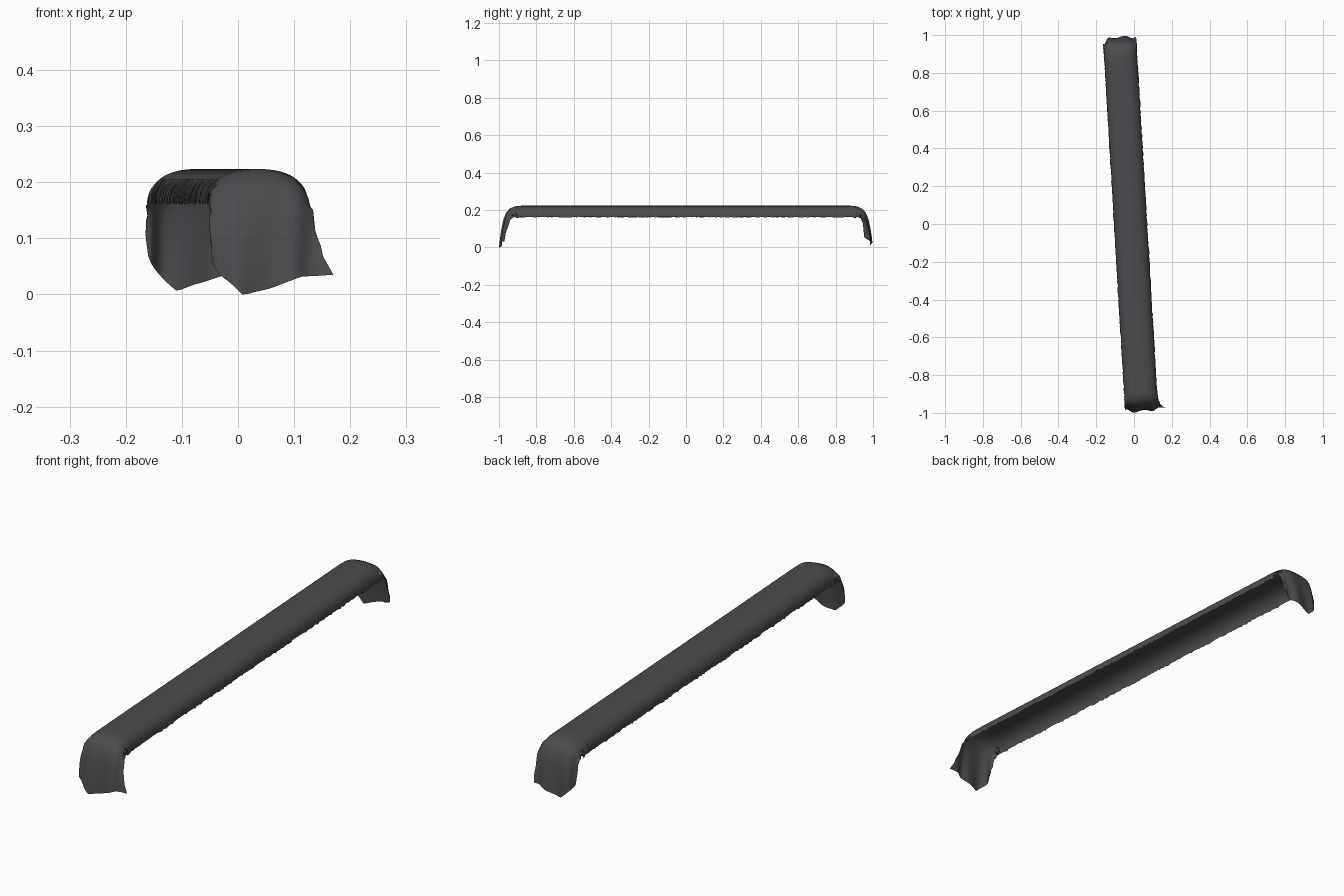
import bpy, bmesh, math, random
from mathutils import Matrix

if "Cube" in bpy.data.objects:
    bpy.data.objects.remove(bpy.data.objects["Cube"])
random.seed(4)

mat = bpy.data.materials.new("charcoal fabric")
mat.diffuse_color = (0.072, 0.071, 0.077, 1)
mat.use_nodes = True
mat.node_tree.nodes["Principled BSDF"].inputs["Base Color"].default_value = mat.diffuse_color

# bend at each end: (y, z, depth of the arched cross-section)
BEND = [(0.88, .227, 1), (0.915, .224, 1), (0.945, .211, .85), (0.965, .187, .62),
        (0.978, .15, .42), (0.988, .10, .3), (0.995, .05, .2), (1.0, 0, .1)]
# ragged hem height across the width (t, z)
HEM_FRONT = [(-1, .105), (-.85, .06), (-.6, .04), (-.4, .025), (-.2, .002), (.3, .025),
             (.6, .037), (1, .04)]
HEM_BACK = [(-1, .10), (-.85, .075), (-.2, .01), (0, .022), (.4, .04), (.8, .045), (1, .10)]


def lerp(table, v):
    for a, b in zip(table, table[1:]):
        if v <= b[0]:
            f = (v - a[0]) / (b[0] - a[0])
            return [p + (q - p) * f for p, q in zip(a, b)]
    return list(table[-1])


def bend(p):
    i = min(int(p), len(BEND) - 2)
    f = p - i
    a, b = BEND[i], BEND[i + 1]
    y, z, k = [m + (n - m) * f for m, n in zip(a, b)]
    i0, i1 = max(i - (f < .5), 0), min(i + 1 + (f >= .5), len(BEND) - 1)
    ty, tz = BEND[i1][0] - BEND[i0][0], BEND[i1][1] - BEND[i0][1]
    n = math.hypot(ty, tz)
    return y, z, k, -tz / n, ty / n


def bend_at_height(h):
    for i in range(len(BEND) - 1):
        if h >= BEND[i + 1][1]:
            return i + (BEND[i][1] - h) / (BEND[i][1] - BEND[i + 1][1])
    return len(BEND) - 1


COLS, BODY, FLAP = 28, 170, 18
HALF, DROP = 0.086, 0.061


def section(t):
    # rounded arch: flat top, steep sides; returns sideways offset and drop
    a = t * math.pi / 2
    u = math.copysign(abs(math.sin(a)) ** .85, a) * HALF
    return u, DROP * (1 - max(math.cos(a), 0) ** .75)


def rim_noise(t):
    return max(0, abs(t) - .6) / .4


def row(kind, f):
    pts = []
    jit = [random.uniform(-1, 1) for _ in range(2)]
    for c in range(COLS + 1):
        t = -1 + 2 * c / COLS
        u, d = section(t)
        r = rim_noise(t)
        j = jit[t > 0]
        if kind == 0:
            u += math.copysign(r * .004 * j, t)
            d += r * .0025 * j + .0012 * r * math.sin(f * 31 + t * 2)
            pts.append((u, f, .227 - d))
            continue
        hem = lerp(HEM_FRONT if kind < 0 else HEM_BACK, t)[1]
        y, z, k, ny, nz = bend(f * bend_at_height(hem))
        d *= k
        # folds deepen toward the hem
        fold = f ** 2 * .006 * (1 + math.sin(t * 9 + f * 2 + kind))
        if kind > 0:
            fold += .02 * f ** 2 * math.exp(-((t + .7) / .18) ** 2)
        d += fold
        u += math.copysign(r * .005 * j, t)
        if kind < 0:
            u += .04 * f ** 4 * max(0, t) ** 5
        pts.append((u, kind * (y - ny * d), z - nz * d + r * .006 * j * f * (1 - f) * 4))
    return pts


# draped cover: front flap, long arched body, back flap, one continuous sheet
rows = [row(-1, 1 - i / FLAP) for i in range(FLAP)]
rows += [row(0, -.88 + 1.76 * i / BODY) for i in range(BODY + 1)]
rows += [row(1, (i + 1) / FLAP) for i in range(FLAP)]

bm = bmesh.new()
grid = [[bm.verts.new(p) for p in r] for r in rows]
for a, b in zip(grid, grid[1:]):
    for c in range(COLS):
        bm.faces.new((a[c], a[c + 1], b[c + 1], b[c])).smooth = True
bm.transform(Matrix.Translation((-.018, 0, 0)) @ Matrix.Rotation(math.radians(3.4), 4, 'Z'))
low = min(v.co.z for v in bm.verts)
for v in bm.verts:
    v.co.z -= low
mesh = bpy.data.meshes.new("draped_cover")
bm.to_mesh(mesh)
bm.free()
mesh.materials.append(mat)
obj = bpy.data.objects.new("draped_cover", mesh)
bpy.context.collection.objects.link(obj)
